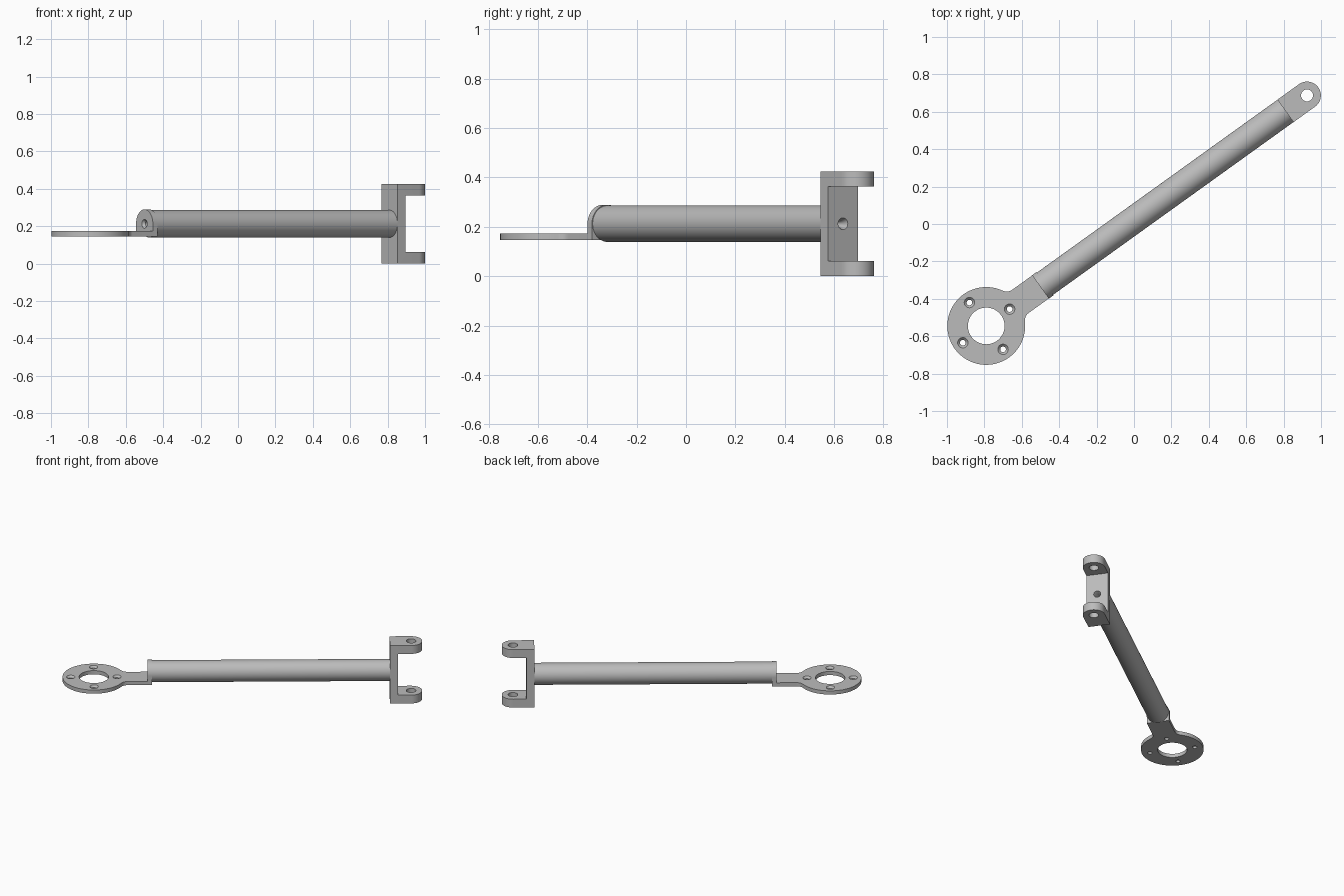
import bpy
import bmesh
from math import sin, cos, pi, radians, sqrt, atan2
from mathutils import Matrix

cube = bpy.data.objects.get("Cube")
if cube:
    bpy.data.objects.remove(cube, do_unlink=True)

grey = bpy.data.materials.new("plain grey")
grey.use_nodes = True
colour = (0.5, 0.5, 0.5, 1)
grey.diffuse_color = colour
grey.node_tree.nodes["Principled BSDF"].inputs["Base Color"].default_value = colour

# Parts are built along +x from the ring centre, then turned into place
PLACE = Matrix.Translation((-0.79, -0.545, 0)) @ Matrix.Rotation(radians(35.7), 4, 'Z')
ALONG = Matrix.Rotation(pi / 2, 4, 'Y')
AXIS_Z = 0.2125
RING_R, NECK, FILLET = 0.208, 0.076, 0.05
PLATE_LOW, PLATE_TOP = 0.146, 0.173
TAB_START, TAB_END = 0.357, 0.388
REACH, LUG_R = 2.112, 0.074
WALL_START, WALL_END = 1.97, 2.024


def finish(name, bm):
    bmesh.ops.recalc_face_normals(bm, faces=bm.faces)
    mesh = bpy.data.meshes.new(name)
    bm.to_mesh(mesh)
    bm.free()
    mesh.materials.append(grey)
    ob = bpy.data.objects.new(name, mesh)
    bpy.context.collection.objects.link(ob)
    return ob


def lathe(name, rings, at, turn=Matrix(), segs=48):
    """Round solid from (radius, height) rings."""
    bm = bmesh.new()
    loops = [[bm.verts.new((r * cos(2 * pi * i / segs), r * sin(2 * pi * i / segs), h))
              for i in range(segs)] for r, h in rings]
    for a, b in zip(loops, loops[1:]):
        for i in range(segs):
            j = (i + 1) % segs
            bm.faces.new((a[i], a[j], b[j], b[i]))
    bm.faces.new(loops[0])
    bm.faces.new(loops[-1])
    bm.transform(Matrix.Translation(at) @ turn)
    return finish(name, bm)


def slab(name, outline, low, high, to3d):
    """Outline extruded between two levels."""
    bm = bmesh.new()
    face = bm.faces.new([bm.verts.new(to3d(a, b, low)) for a, b in outline])
    out = bmesh.ops.extrude_face_region(bm, geom=[face])
    for v in out["geom"]:
        if isinstance(v, bmesh.types.BMVert):
            v.co += to3d_vec(to3d, high - low)
    return finish(name, bm)


def to3d_vec(to3d, d):
    from mathutils import Vector
    return Vector(to3d(0, 0, d))


def arc(cx, cy, r, start, end, n):
    return [(cx + r * cos(start + (end - start) * i / n),
             cy + r * sin(start + (end - start) * i / n)) for i in range(n + 1)]


def boolean(ob, cutter, op='DIFFERENCE'):
    mod = ob.modifiers.new("cut", 'BOOLEAN')
    mod.operation, mod.object, mod.solver = op, cutter, 'EXACT'
    bpy.context.view_layer.objects.active = ob
    bpy.ops.object.modifier_apply(modifier=mod.name)
    bpy.data.objects.remove(cutter, do_unlink=True)


def screw_hole(ob, at, depth, outer, inner, turn=Matrix()):
    """Countersunk hole, wide at the +z end of its own axis."""
    rings = [(inner, -depth - 0.01), (inner, -depth * 0.5), (outer, 0), (outer, 0.01)]
    boolean(ob, lathe("screw_cutter", rings, at, turn, 32))


def flat(a, b, d):
    return (a, b, d)


def side(a, b, d):
    return (a, d, b)


def facing(a, b, d):
    return (d, a, b)


# Ring plate with a filleted neck
fx = sqrt((RING_R + FILLET) ** 2 - (NECK + FILLET) ** 2)
fy = NECK + FILLET
ang = atan2(fy, fx)
upper = [(TAB_END, NECK)] + arc(fx, fy, FILLET, -pi / 2, ang - pi, 10)
ring = arc(0, 0, RING_R, ang, 2 * pi - ang, 72)[1:-1]
lower = [(x, -y) for x, y in reversed(upper)]
plate = slab("ring_plate", upper + ring + lower, PLATE_LOW, PLATE_TOP, flat)
boolean(plate, lathe("bore_cutter", [(0.098, 0.1), (0.098, 0.2)], (0, 0, 0), segs=64))
for k in range(4):
    a = k * pi / 2
    screw_hole(plate, (0.154 * cos(a), 0.154 * sin(a), PLATE_TOP),
               PLATE_TOP - PLATE_LOW, 0.028, 0.015)

# Upright tab, round on top
tab_outline = arc(0, AXIS_Z, 0.077, 0, pi, 32) + [(-NECK, PLATE_TOP), (NECK, PLATE_TOP)]
tab = slab("end_tab", tab_outline, TAB_START, TAB_END, facing)
screw_hole(tab, (TAB_START, 0, AXIS_Z), TAB_END - TAB_START, 0.024, 0.013,
           Matrix.Rotation(-pi / 2, 4, 'Y'))

# Long round tube
tube = lathe("arm_tube", [(0.0735, TAB_END), (0.0735, WALL_START)], (0, 0, AXIS_Z), ALONG, 64)

# Fork: C-shaped section trimmed to a round-ended outline
tip, high, lug = REACH + LUG_R + 0.02, 2 * AXIS_Z, 0.061
section = [(WALL_START, 0), (tip, 0), (tip, lug), (WALL_END, lug),
           (WALL_END, high - lug), (tip, high - lug), (tip, high), (WALL_START, high)]
fork = slab("fork", section, -0.1, 0.1, side)
trim = [(WALL_START - 0.05, -LUG_R)] + arc(REACH, 0, LUG_R, -pi / 2, pi / 2, 32)
trim.append((WALL_START - 0.05, LUG_R))
boolean(fork, slab("fork_trim", trim, -0.1, high + 0.1, flat), 'INTERSECT')
boolean(fork, lathe("pin_cutter", [(0.032, -0.1), (0.032, high + 0.1)], (REACH, 0, 0)))
screw_hole(fork, (WALL_END, 0, AXIS_Z), WALL_END - WALL_START, 0.024, 0.013, ALONG)

# Turn into place, with sharp edges kept
for ob in (plate, tab, tube, fork):
    ob.data.transform(PLACE)
    bpy.ops.object.select_all(action='DESELECT')
    ob.select_set(True)
    bpy.context.view_layer.objects.active = ob
    bpy.ops.object.shade_smooth_by_angle(angle=radians(30))
